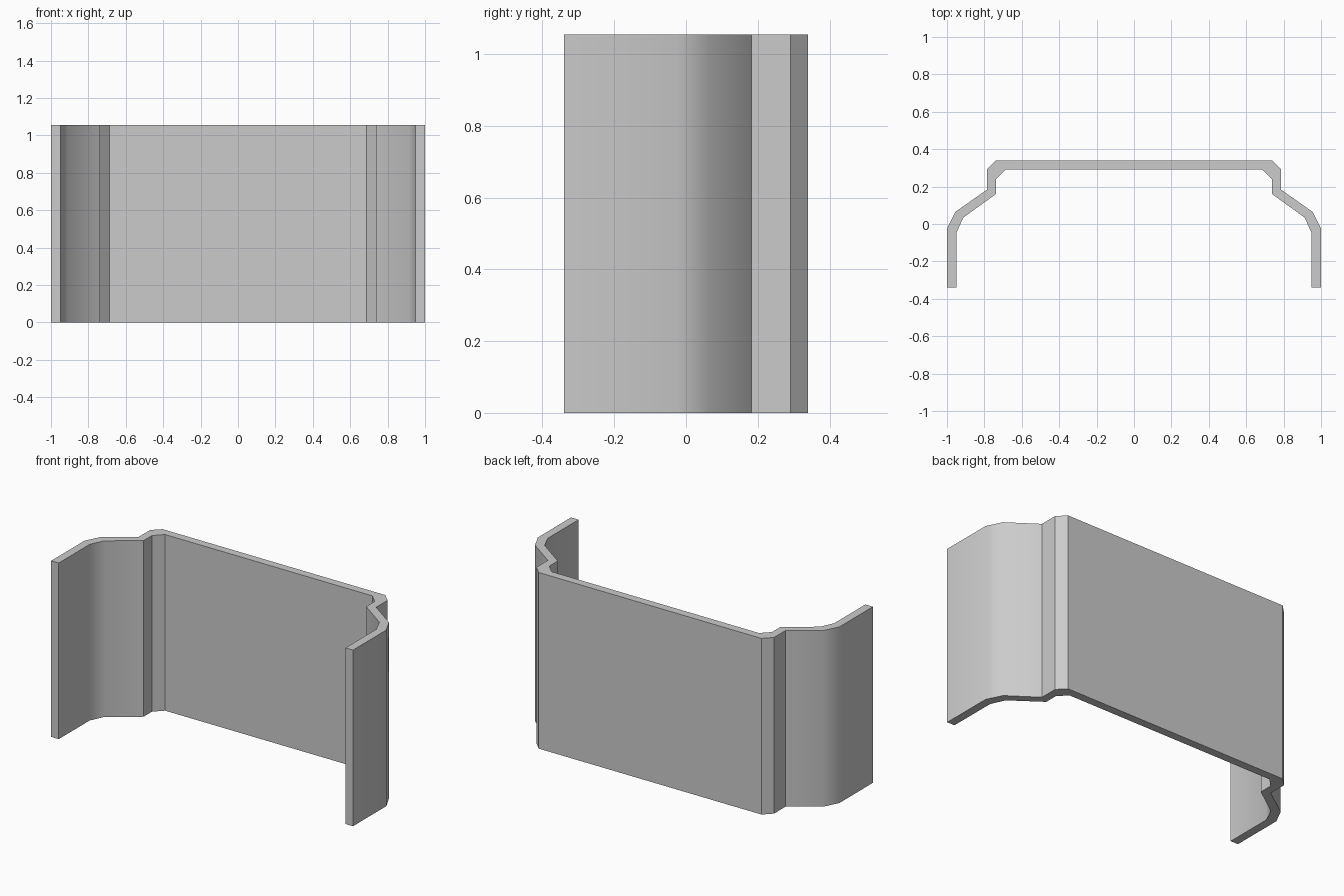
import bpy
import bmesh
import math

if "Cube" in bpy.data.objects:
    bpy.data.objects.remove(bpy.data.objects["Cube"])

HEIGHT = 1.055

# Right half of the bent plate in plan: (outer point, inner point), front to back
HALF = [
    ((1.0, -0.34), (0.95, -0.34)),
    ((1.0, -0.025), (0.95, -0.048)),
    ((0.955, 0.065), (0.912, 0.035)),
    ((0.787, 0.183), (0.738, 0.16)),
    ((0.787, 0.291), (0.738, 0.24)),
    ((0.738, 0.34), (0.687, 0.291)),
]


def mirrored(p):
    return (-p[0], p[1])


# Full plan section: right half, then its mirror image
section = HALF + [(mirrored(o), mirrored(i)) for o, i in reversed(HALF)]

# Bent panel: flat strip of quads in plan, extruded upward
bm = bmesh.new()
rows = [[bm.verts.new((x, y, 0)) for x, y in pair] for pair in section]
for (o1, i1), (o2, i2) in zip(rows, rows[1:]):
    bm.faces.new((o1, o2, i2, i1))
ext = bmesh.ops.extrude_face_region(bm, geom=bm.faces[:], use_keep_orig=True)
top = [g for g in ext["geom"] if isinstance(g, bmesh.types.BMVert)]
bmesh.ops.translate(bm, verts=top, vec=(0, 0, HEIGHT))
bmesh.ops.recalc_face_normals(bm, faces=bm.faces[:])

mesh = bpy.data.meshes.new("bent_panel")
bm.to_mesh(mesh)
bm.free()
panel = bpy.data.objects.new("bent_panel", mesh)
bpy.context.collection.objects.link(panel)

# Plain grey finish
grey = bpy.data.materials.new("light_grey")
grey.diffuse_color = (0.6, 0.6, 0.6, 1)
grey.use_nodes = True
grey.node_tree.nodes["Principled BSDF"].inputs["Base Color"].default_value = grey.diffuse_color
mesh.materials.append(grey)

# Soft outer bends, crisp corners
bpy.context.view_layer.objects.active = panel
panel.select_set(True)
bpy.ops.object.shade_smooth_by_angle(angle=math.radians(32))
